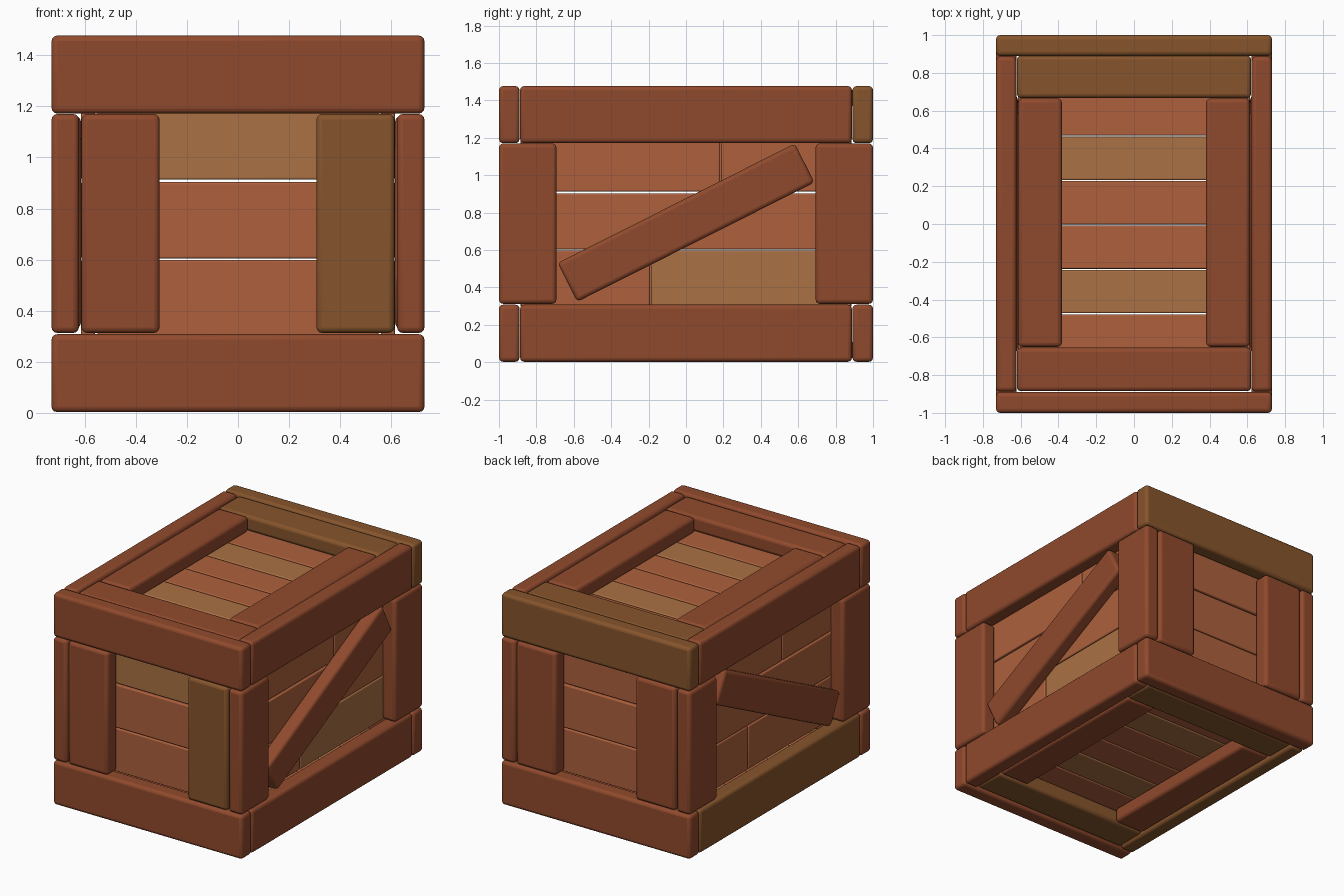
import bpy, math

if "Cube" in bpy.data.objects:
    bpy.data.objects.remove(bpy.data.objects["Cube"])

def material(name, rgb):
    m = bpy.data.materials.new(name)
    m.diffuse_color = (*rgb, 1)
    m.use_nodes = True
    m.node_tree.nodes["Principled BSDF"].inputs["Base Color"].default_value = m.diffuse_color
    return m

RED = material("red_frame", (0.28, 0.068, 0.026))
BROWN = material("brown_frame", (0.24, 0.09, 0.025))
SLAT_RED = material("red_slat", (0.42, 0.118, 0.046))
SLAT_TAN = material("tan_slat", (0.40, 0.165, 0.058))

def plank(name, x, y, z, mat=RED, bevel=0.022, tilt=0):
    """Bevelled board given by its (min, max) range on each axis."""
    rng = (x, y, z)
    bpy.ops.mesh.primitive_cube_add(size=1, location=[(a + b) / 2 for a, b in rng])
    o = bpy.context.object
    o.name = name
    o.scale = [b - a for a, b in rng]
    bpy.ops.object.transform_apply(location=False, rotation=False, scale=True)
    o.rotation_euler.x = tilt
    mod = o.modifiers.new("round_edges", 'BEVEL')
    mod.width, mod.segments = bevel, 3
    bpy.ops.object.shade_smooth_by_angle(angle=math.radians(40))
    o.data.materials.append(mat)
    return o

def span(s, a, b):
    """Range a..b mirrored to the side given by sign s."""
    return tuple(sorted((s * a, s * b)))

LOW, HIGH, MID = (0.003, 0.308), (1.172, 1.477), (0.313, 1.17)
ROWS = [(0.297, 0.599), (0.604, 0.903), (0.913, 1.22)]

# front and back end panels
for s, end in ((-1, "front"), (1, "back")):
    y = span(s, 0.89, 1.0)
    plank(end + "_bottom_rail", (-0.73, 0.73), y, LOW)
    plank(end + "_top_rail", (-0.73, 0.73), y, HIGH, BROWN if s > 0 else RED)
    for t, side in ((-1, "left"), (1, "right")):
        mat = BROWN if (s, t) == (-1, 1) else RED
        plank(f"{end}_{side}_post", span(t, 0.307, 0.613), y, MID, mat)
    for i, row in enumerate(ROWS):
        mat = SLAT_TAN if s < 0 and i == 2 else SLAT_RED
        plank(f"{end}_slat_{i}", (-0.55, 0.55), span(s, 0.83, 0.885), row, mat, 0.008)

# left and right side panels
for s, side in ((-1, "left"), (1, "right")):
    x = span(s, 0.623, 0.73)
    plank(side + "_bottom_rail", x, (-0.887, 0.887), LOW, BROWN if s < 0 else RED)
    plank(side + "_top_rail", x, (-0.887, 0.887), HIGH)
    for t, end in ((-1, "front"), (1, "back")):
        plank(f"{side}_{end}_corner_post", x, span(t, 0.693, 1.0), MID)
    plank(side + "_diagonal_brace", span(s, 0.615, 0.715), (-0.71, 0.71),
          (0.63, 0.863), tilt=math.radians(26.7))
    # slat rows: upper and lower rows are split in two
    sx = span(s, 0.56, 0.615)
    for i, (row, cut) in enumerate(zip(ROWS, (-0.19, None, 0.185))):
        if cut is None:
            plank(f"{side}_slat_{i}", sx, (-0.88, 0.88), row, SLAT_RED, 0.008)
            continue
        cut *= s
        plank(f"{side}_slat_{i}_front", sx, (-0.88, cut - 0.003), row, SLAT_RED, 0.008)
        mat = SLAT_TAN if s > 0 and i == 0 else SLAT_RED
        plank(f"{side}_slat_{i}_back", sx, (cut + 0.003, 0.88), row, mat, 0.008)

# lid and base: inset frame over crosswise slats
for name, fz, sz in (("lid", (1.36, 1.468), (1.305, 1.36)),
                     ("base", (0.012, 0.12), (0.12, 0.175))):
    lid = name == "lid"
    plank(name + "_front_board", (-0.62, 0.62), (-0.885, -0.655), fz, RED if lid else BROWN)
    plank(name + "_back_board", (-0.62, 0.62), (0.667, 0.892), fz, BROWN)
    for t, side in ((-1, "left"), (1, "right")):
        plank(f"{name}_{side}_board", span(t, 0.382, 0.613), (-0.65, 0.665), fz)
    for i in range(6):
        y0 = -0.71 + 0.235 * i
        mat = SLAT_TAN if i in (1, 4) else SLAT_RED
        plank(f"{name}_slat_{i}", (-0.6, 0.6), (y0 + 0.003, y0 + 0.232), sz, mat, 0.008)
